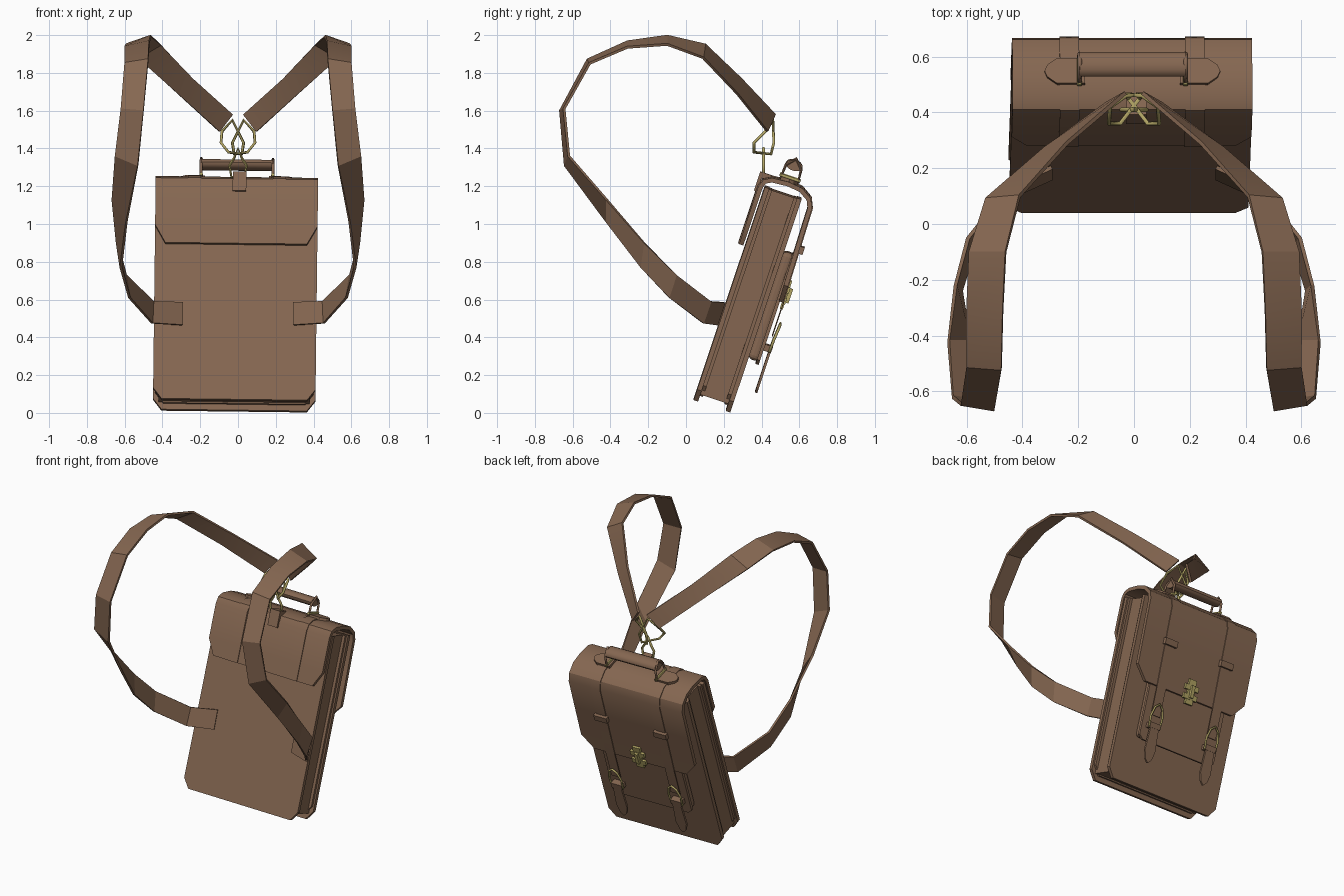
import bpy, bmesh, math
from mathutils import Matrix, Vector

if "Cube" in bpy.data.objects:
    bpy.data.objects.remove(bpy.data.objects["Cube"])


def material(name, rgb):
    m = bpy.data.materials.new(name)
    m.diffuse_color = (*rgb, 1)
    m.use_nodes = True
    m.node_tree.nodes["Principled BSDF"].inputs["Base Color"].default_value = m.diffuse_color
    return m


leather = material("brown leather", (0.235, 0.135, 0.082))
brass = material("brass", (0.45, 0.38, 0.13))

# The bag leans back: local x = across, y = towards buckle side, z = up the bag
BAG = (Matrix.Translation((-0.02, 0.04, 0.072)) @ Matrix.Rotation(math.radians(0.7), 4, 'Y')
       @ Matrix.Rotation(math.radians(-18.5), 4, 'X'))
WORLD = Matrix.Identity(4)


def finish(name, bm, mat, frame):
    me = bpy.data.meshes.new(name)
    bm.to_mesh(me)
    bm.free()
    ob = bpy.data.objects.new(name, me)
    bpy.context.collection.objects.link(ob)
    me.materials.append(mat)
    ob.matrix_world = frame
    return ob


def prism(name, pts, vec, mat=leather, frame=BAG, bevel=0):
    """Extrude a flat outline along vec."""
    bm = bmesh.new()
    face = bm.faces.new([bm.verts.new(p) for p in pts])
    ext = bmesh.ops.extrude_face_region(bm, geom=[face])
    bmesh.ops.translate(bm, vec=vec, verts=[g for g in ext["geom"] if isinstance(g, bmesh.types.BMVert)])
    bmesh.ops.recalc_face_normals(bm, faces=bm.faces)
    ob = finish(name, bm, mat, frame)
    if bevel:
        mod = ob.modifiers.new("soft edges", 'BEVEL')
        mod.width, mod.segments = bevel, 3
    return ob


def box(name, x, y, z, mat=leather, bevel=0):
    pts = [(x[0], y[0], z[0]), (x[1], y[0], z[0]), (x[1], y[0], z[1]), (x[0], y[0], z[1])]
    return prism(name, pts, (0, y[1] - y[0], 0), mat, BAG, bevel)


def shade(ob, angle=35):
    """Bake modifiers, then smooth while keeping edges sharp."""
    bpy.ops.object.select_all(action='DESELECT')
    ob.select_set(True)
    bpy.context.view_layer.objects.active = ob
    bpy.ops.object.convert(target='MESH')
    bpy.ops.object.shade_smooth_by_angle(angle=math.radians(angle))
    return bpy.context.object


def ribbon(name, rows, thick, offset, frame=BAG, smooth=32):
    """Thick strip through pairs of edge points."""
    bm = bmesh.new()
    vs = [[bm.verts.new(p) for p in row] for row in rows]
    for (a, b), (c, d) in zip(vs, vs[1:]):
        bm.faces.new((a, b, d, c))
    ob = finish(name, bm, leather, frame)
    mod = ob.modifiers.new("thickness", 'SOLIDIFY')
    mod.thickness, mod.offset = thick, offset
    return shade(ob, smooth)


def wire(name, pts, r, frame=BAG, mat=brass, closed=True):
    """Bent round wire."""
    cu = bpy.data.curves.new(name, 'CURVE')
    cu.dimensions, cu.bevel_depth, cu.bevel_resolution = '3D', r, 1
    cu.use_fill_caps = True
    sp = cu.splines.new('POLY')
    sp.points.add(len(pts) - 1)
    for p, co in zip(sp.points, pts):
        p.co = (*co, 1)
    sp.use_cyclic_u = closed
    ob = bpy.data.objects.new(name, cu)
    bpy.context.collection.objects.link(ob)
    cu.materials.append(mat)
    ob.matrix_world = frame
    return shade(ob, 60)


# Body: two panels with clipped bottom corners around a recessed gusset
panel = [(-0.385, 0), (0.385, 0), (0.43, 0.06), (0.43, 1.19), (-0.43, 1.19), (-0.43, 0.06)]
for name, y in (("back_panel", 0.0), ("front_panel", 0.18)):
    prism(name, [(x, y, z) for x, z in panel], (0, 0.025, 0))
for name, y in (("back_welt", 0.025), ("front_welt", 0.163)):
    prism(name, [(x * 0.975, y, 0.032 + z * 0.97) for x, z in panel], (0, 0.017, 0))
box("gusset", (-0.4, 0.4), (0.02, 0.185), (0.04, 1.185))

# Front pocket
box("front_pocket", (-0.29, 0.29), (0.2, 0.266), (0.3, 0.9), bevel=0.025)
prism("pocket_welt", [(-0.3, 0.25, 0.31), (-0.27, 0.25, 0.285), (0.27, 0.25, 0.285), (0.3, 0.25, 0.31),
                      (0.3, 0.25, 0.9), (-0.3, 0.25, 0.9)], (0, 0.018, 0))

# Flap: from the back yoke over the top and down the buckle side (y, z, half width)
flap = [(-0.034, 0.86, 0.375), (-0.034, 0.96, 0.43), (-0.034, 1.185, 0.43), (-0.02, 1.225, 0.43),
        (0.02, 1.248, 0.43), (0.11, 1.256, 0.43), (0.19, 1.247, 0.43), (0.25, 1.21, 0.43),
        (0.273, 1.16, 0.43), (0.278, 0.95, 0.43), (0.283, 0.73, 0.43), (0.286, 0.64, 0.35)]
ribbon("flap", [((-h, y, z), (h, y, z)) for y, z, h in flap], 0.024, -1)

for s in (-1, 1):
    side = "left" if s < 0 else "right"
    cx = s * 0.225
    # Closing straps over the flap, their keepers, buckles and pointed tails
    path = [(y, z) for y, z, h in flap] + [(0.286, 0.45)]
    ribbon(side + "_closing_strap", [((cx - 0.035, y, z), (cx + 0.035, y, z)) for y, z in path], 0.005, 1)
    box(side + "_keeper", (cx - 0.048, cx + 0.048), (0.27, 0.303), (0.91, 0.95))
    box(side + "_buckle_loop", (cx - 0.04, cx + 0.04), (0.262, 0.31), (0.365, 0.4))
    wire(side + "_buckle", [(cx - 0.042, 0.3, 0.37), (cx - 0.045, 0.303, 0.44), (cx - 0.03, 0.308, 0.5),
                            (cx, 0.31, 0.525), (cx + 0.03, 0.308, 0.5), (cx + 0.045, 0.303, 0.44),
                            (cx + 0.042, 0.3, 0.37)], 0.007)
    tail = [(-0.03, 0.4), (-0.04, 0.22), (-0.025, 0.165), (0, 0.14), (0.025, 0.165), (0.04, 0.22), (0.03, 0.4)]
    prism(side + "_strap_tail", [(cx + x, 0.295, z) for x, z in tail], (0, 0.013, 0))

    # Handle mounts, leather loops and brass pins
    mount = [(0.17, 0.065), (0.27, 0.065), (0.305, 0.09), (0.315, 0.112), (0.305, 0.135), (0.27, 0.16), (0.17, 0.16)]
    prism(side + "_handle_mount", [(s * x, y, 1.248) for x, y in mount], (0, 0, 0.022))
    wire(side + "_handle_loop", [(s * 0.19, y, z) for y, z in
         ((0.065, 1.262), (0.16, 1.262), (0.155, 1.335), (0.112, 1.38), (0.07, 1.335))], 0.008, mat=leather)
    wire(side + "_handle_pin", [(s * 0.19, 0.055, 1.275), (s * 0.19, 0.17, 1.275)], 0.009, closed=False)

    # Shoulder strap: inner edge, outer edge at each bend, world space
    bends = [(0.03, 0.47, 1.58, 0.10, 0.43, 1.49), (0.24, 0.29, 1.77, 0.32, 0.27, 1.69),
             (0.41, 0.10, 1.95, 0.53, 0.09, 1.88), (0.46, -0.10, 1.995, 0.59, -0.10, 1.95),
             (0.47, -0.31, 1.965, 0.60, -0.31, 1.935), (0.475, -0.52, 1.87, 0.60, -0.51, 1.85),
             (0.50, -0.665, 1.60, 0.62, -0.645, 1.61), (0.53, -0.64, 1.31, 0.65, -0.62, 1.36),
             (0.59, -0.42, 1.01, 0.665, -0.42, 1.13), (0.62, -0.24, 0.77, 0.64, -0.22, 0.90),
             (0.575, -0.09, 0.61, 0.595, -0.05, 0.73), (0.455, 0.09, 0.475, 0.45, 0.13, 0.59),
             (0.295, 0.163, 0.465, 0.295, 0.203, 0.585)]
    ribbon(side + "_shoulder_strap", [((s * b[0], b[1], b[2]), (s * b[3], b[4], b[5])) for b in bends],
           0.014, 0, WORLD, 20)
    ring = [(0.03, 0.46, 1.55), (0.085, 0.42, 1.49), (0.09, 0.36, 1.43),
            (0.05, 0.36, 1.38), (-0.02, 0.45, 1.37), (-0.03, 0.465, 1.43)]
    wire(side + "_strap_ring", [(s * x, y, z) for x, y, z in ring], 0.008, WORLD)

# Handle grip
bm = bmesh.new()
bmesh.ops.create_cone(bm, cap_ends=True, segments=14, radius1=1, radius2=1, depth=0.38,
                      matrix=Matrix.Translation((0, 0.112, 1.345)) @ Matrix.Diagonal((1, 0.046, 0.028, 1))
                      @ Matrix.Rotation(math.pi / 2, 4, 'Y'))
shade(finish("handle_grip", bm, leather, BAG))

# Centre tab with hanging ring
box("centre_tab", (-0.022, 0.05), (-0.048, -0.03), (1.15, 1.23))
box("centre_tab_top", (-0.022, 0.05), (-0.048, 0.02), (1.225, 1.256))
wire("centre_ring", [(x, 0.41, z) for x, z in ((-0.035, 1.25), (-0.045, 1.31), (-0.02, 1.35), (0, 1.4),
                                               (0.02, 1.35), (0.045, 1.31), (0.035, 1.25))], 0.008, WORLD)

# Clasp on the flap edge
box("clasp_plate", (-0.028, 0.028), (0.28, 0.297), (0.6, 0.76), brass)
for i, z in enumerate((0.63, 0.69)):
    box(f"clasp_bar_{i}", (-0.052, 0.052), (0.282, 0.3), (z, z + 0.033), brass)
box("clasp_turn", (-0.012, 0.012), (0.29, 0.315), (0.64, 0.72), brass)
